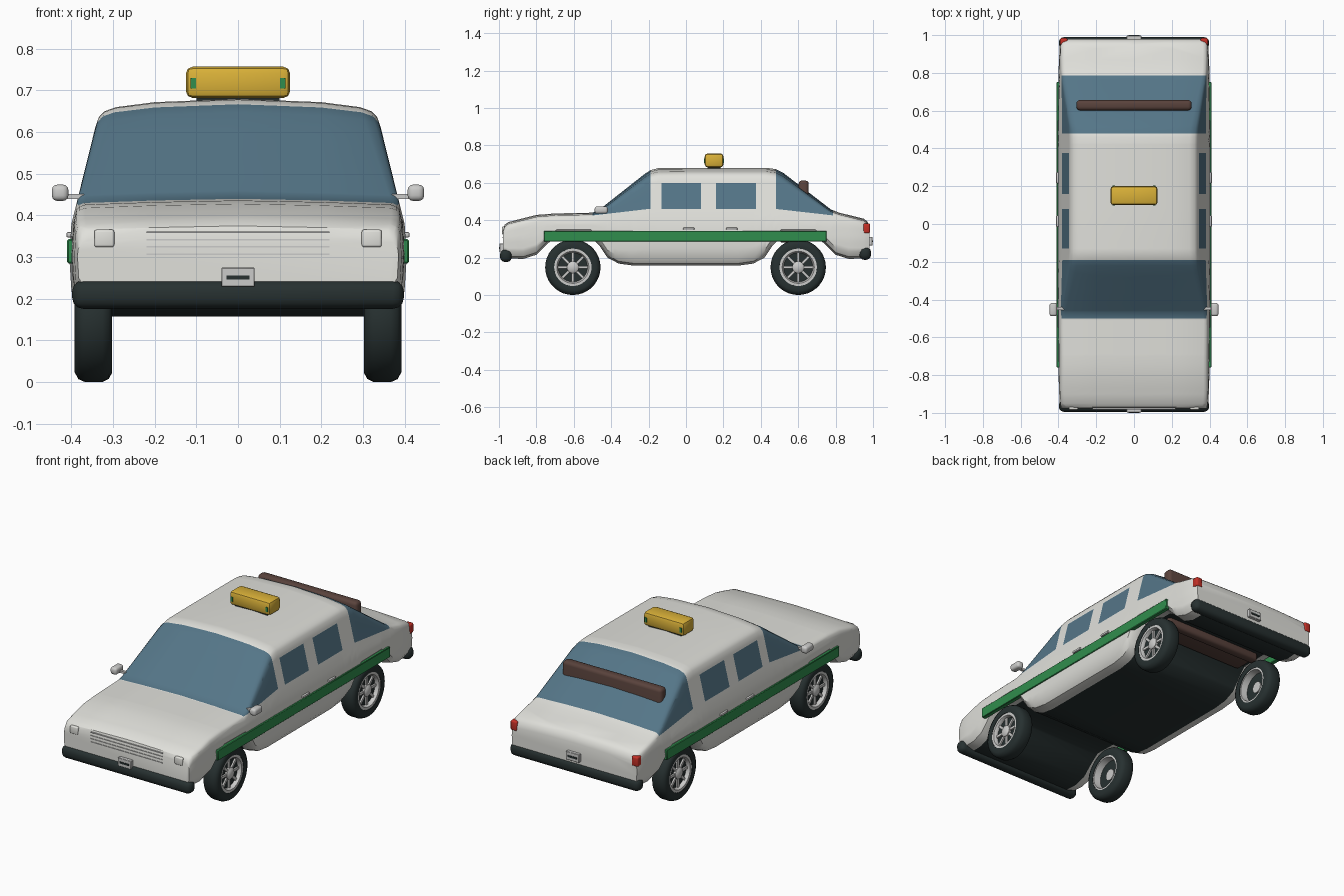
import bpy, bmesh, math
from mathutils import Vector, Matrix

if "Cube" in bpy.data.objects:
    bpy.data.objects.remove(bpy.data.objects["Cube"])


def material(name, rgb):
    m = bpy.data.materials.new(name)
    m.diffuse_color = (*rgb, 1)
    m.use_nodes = True
    m.node_tree.nodes["Principled BSDF"].inputs["Base Color"].default_value = m.diffuse_color
    return m


WHITE = material("body white", (0.75, 0.75, 0.71))
GLASS = material("window blue", (0.09, 0.18, 0.245))
DARK = material("rubber black", (0.02, 0.03, 0.03))
GREEN = material("stripe green", (0.03, 0.27, 0.075))
YELLOW = material("sign yellow", (0.70, 0.44, 0.04))
BROWN = material("seat brown", (0.10, 0.055, 0.045))
RED = material("light red", (0.55, 0.03, 0.02))
CHROME = material("chrome grey", (0.6, 0.6, 0.59))


def finish(name, bm, mats, mirror=False, angle=40, loc=(0, 0, 0)):
    bmesh.ops.recalc_face_normals(bm, faces=bm.faces)
    me = bpy.data.meshes.new(name)
    bm.to_mesh(me)
    bm.free()
    for m in mats:
        me.materials.append(m)
    me.shade_smooth()
    me.set_sharp_from_angle(angle=math.radians(angle))
    ob = bpy.data.objects.new(name, me)
    ob.location = loc
    bpy.context.collection.objects.link(ob)
    if mirror:
        ob.modifiers.new("mirror", 'MIRROR')
    return ob


def box(name, x, y, z, mat, bevel=0.0, mirror=False, seg=3):
    """Box from (min, max) ranges with optional rounded edges."""
    bm = bmesh.new()
    bmesh.ops.create_cube(bm, size=1)
    for v in bm.verts:
        v.co = Vector([(r[0] + r[1]) / 2 + c * (r[1] - r[0]) for r, c in zip((x, y, z), v.co)])
    if bevel:
        bmesh.ops.bevel(bm, geom=bm.edges[:], offset=bevel, segments=seg, profile=0.5, affect='EDGES')
    return finish(name, bm, [mat], mirror)


def lathe(name, profile, mat, loc, n=36, closed=True):
    """Spin (x, radius) points round the x axis, mirrored to the other side."""
    bm = bmesh.new()
    rings = [[bm.verts.new((x, r * math.cos(2 * math.pi * i / n), r * math.sin(2 * math.pi * i / n)))
              for i in range(n)] for x, r in profile]
    pairs = list(zip(rings, rings[1:]))
    if closed:
        pairs.append((rings[-1], rings[0]))
    else:
        bm.faces.new(rings[0])
        bm.faces.new(rings[-1])
    for a, b in pairs:
        for i in range(n):
            j = (i + 1) % n
            bm.faces.new((a[i], a[j], b[j], b[i]))
    return finish(name, bm, [mat], True, loc=loc)


def interp(table, t):
    if t <= table[0][0]:
        return table[0][1]
    for (a, p), (b, q) in zip(table, table[1:]):
        if t <= b:
            return p + (q - p) * (t - a) / (b - a)
    return table[-1][1]


# Body: cross-sections lofted along y
TOP = [(-0.978, 0.35), (-0.97, 0.375), (-0.95, 0.39), (-0.9, 0.403), (-0.8, 0.428), (-0.7, 0.436),
       (-0.5, 0.44), (-0.465, 0.455), (-0.22, 0.648), (-0.19, 0.667), (-0.15, 0.678), (0.0, 0.68),
       (0.43, 0.68), (0.48, 0.673), (0.52, 0.653), (0.775, 0.457), (0.82, 0.44), (0.95, 0.408),
       (0.97, 0.392), (0.98, 0.36)]
BOTTOM = [(0.28, 0.157), (0.36, 0.168), (0.42, 0.2), (0.46, 0.26), (0.51, 0.31), (0.69, 0.31),
          (0.74, 0.275), (0.8, 0.215), (0.87, 0.193), (0.95, 0.195), (0.98, 0.21)]
WIDTH = [(0.15, 0.385), (0.22, 0.4), (0.3, 0.405), (0.38, 0.4), (0.42, 0.39), (0.5, 0.37), (0.63, 0.338)]
TAPER = [(0.5, 1), (0.85, 0.985), (0.95, 0.97), (0.98, 0.95)]


def section(y):
    zt, zb, k = interp(TOP, y), interp(BOTTOM, abs(y)), interp(TAPER, abs(y))
    d = 0.5 + 0.5 * min(1, max(0, (zt - 0.44) / 0.24))
    zs, z0 = zt - 0.07 * d, zb + 0.04
    w0, w1 = interp(WIDTH, z0) * k, interp(WIDTH, zs) * k
    half = [(w0 - 0.07, zb), (w0 - 0.02, zb + 0.012)]
    for i in range(9):
        z = z0 + (zs - z0) * i / 8
        half.append((interp(WIDTH, z) * k, z))
    half += [(w1 - 0.008 * d, zt - 0.045 * d), (w1 - 0.022 * d, zt - 0.03 * d),
             (w1 - 0.05 * d, zt - 0.02 * d), (0.2, zt - 0.008 * d)]
    return [(0, zb)] + half + [(0, zt)] + [(-x, z) for x, z in reversed(half)]


ys = sorted({round(p[0], 3) for p in TOP} | {s * p[0] for p in BOTTOM[:-1] for s in (-1, 1)}
            | {-0.6, 0.6, 0.2, 0.1, -0.1, -0.3, -0.38, 0.6, 0.7})
bm = bmesh.new()
rings = [[bm.verts.new((x, y, z)) for x, z in section(y)] for y in ys]
for a, b in zip(rings, rings[1:]):
    for i in range(len(a)):
        j = (i + 1) % len(a)
        bm.faces.new((a[i], a[j], b[j], b[i]))
bm.faces.new(rings[0])
bm.faces.new(rings[-1])
bmesh.ops.recalc_face_normals(bm, faces=bm.faces)

# Windows: cut the outlines into the body, then colour the faces inside them
cuts = [((0, y, 0), (0, 1, 0)) for y in (-0.5, -0.19, -0.13, 0.08, 0.16, 0.375, 0.48, 0.785)]
cuts += [((0, 0, z), (0, 0, 1)) for z in (0.46, 0.6)]
cuts += [((0, -0.5, 0.425), (0, -0.035, 0.3)), ((0, 0.79, 0.425), (0, 0.035, 0.31))]
for co, no in cuts:
    bmesh.ops.bisect_plane(bm, geom=bm.verts[:] + bm.edges[:] + bm.faces[:], dist=1e-5,
                           plane_co=co, plane_no=no)
bm.normal_update()
for f in bm.faces:
    c = f.calc_center_median()
    front = -0.5 < c.y < -0.19 and c.z > 0.425 + (c.y + 0.5) * 0.035 / 0.3
    rear = 0.48 < c.y < 0.785 and c.z > 0.425 + (0.79 - c.y) * 0.035 / 0.31
    side = (-0.13 < c.y < 0.08 or 0.16 < c.y < 0.375) and 0.46 < c.z < 0.6
    if front or rear or side:
        f.material_index = 1
    elif f.normal.z < -0.3 and abs(c.x) < 0.34:
        f.material_index = 2
finish("car_body", bm, [WHITE, GLASS, DARK], angle=35)

# Bumpers and number plates
for name, y, z, s, pz in (("front", -0.963, 0.21, -1, 0.252), ("rear", 0.958, 0.222, 1, 0.288)):
    box(name + "_bumper", (-0.398, 0.398), (y - 0.031, y + 0.031), (z - 0.034, z + 0.034), DARK, 0.026)
    box(name + "_plate", (-0.04, 0.04), tuple(sorted((s * 0.965, s * 0.997))), (pz - 0.023, pz + 0.023), CHROME, 0.002, seg=1)
    box(name + "_plate_slot", (-0.028, 0.028), tuple(sorted((s * 0.99, s * 1.0))), (pz - 0.006, pz + 0.004), DARK)

# Grille, headlights, tail lights
for i in range(4):
    z = 0.307 + i * 0.0175
    box("grille_slat", (-0.22, 0.22), (-0.981, -0.95), (z - 0.002, z + 0.002), CHROME)
box("headlight", (0.297, 0.345), (-0.984, -0.93), (0.324, 0.366), WHITE, 0.006, True)
box("tail_light", (0.352, 0.392), (0.947, 0.984), (0.33, 0.383), RED, 0.008, True)

# Side stripe, handles, mirrors
box("side_stripe", (0.385, 0.41), (-0.76, 0.752), (0.285, 0.343), GREEN, 0.003, True, 1)
for y in (0.015, 0.245):
    box("door_handle", (0.39, 0.412), (y - 0.03, y + 0.03), (0.347, 0.36), CHROME, 0.004, True, 2)
box("wing_mirror", (0.407, 0.447), (-0.488, -0.418), (0.435, 0.474), CHROME, 0.013, True)
box("mirror_arm", (0.37, 0.415), (-0.455, -0.44), (0.44, 0.452), CHROME, 0, True)

# Rear seat, showing through the rear window and the arch
box("rear_seat_back", (-0.305, 0.305), (0.602, 0.656), (0.27, 0.612), BROWN, 0.018)
box("rear_seat_base", (-0.295, 0.295), (0.5, 0.65), (0.28, 0.36), BROWN, 0.015)

# Roof sign
box("roof_sign", (-0.125, 0.125), (0.1, 0.2), (0.682, 0.757), YELLOW, 0.016, seg=2)
box("sign_mount", (-0.1, 0.1), (0.115, 0.185), (0.665, 0.69), DARK)
box("sign_lamp", (0.101, 0.114), (0.097, 0.203), (0.705, 0.73), GREEN, 0, True)

# Wheels
for name, y in (("front", -0.605), ("rear", 0.6)):
    loc = (0, y, 0.148)
    lathe(name + "_tyre", [(0.305, 0.098), (0.302, 0.125), (0.31, 0.14), (0.325, 0.148), (0.367, 0.148),
                           (0.383, 0.141), (0.392, 0.125), (0.388, 0.1)], DARK, loc)
    lathe(name + "_rim", [(0.308, 0.1), (0.306, 0.088), (0.35, 0.082), (0.372, 0.078), (0.386, 0.086),
                          (0.386, 0.1)], CHROME, loc)
    lathe(name + "_wheel_disc", [(0.345, 0.084), (0.365, 0.084)], DARK, loc, closed=False)
    lathe(name + "_hub", [(0.34, 0.032), (0.378, 0.032), (0.386, 0.022)], CHROME, loc, 16, False)
    bm = bmesh.new()
    for i in range(8):
        m = (Matrix.Rotation(i * math.pi / 4, 4, 'X') @ Matrix.Translation((0.368, 0, 0.055))
             @ Matrix.Diagonal((0.012, 0.014, 0.06, 1)))
        bmesh.ops.create_cube(bm, size=1, matrix=m)
    finish(name + "_spokes", bm, [CHROME], True, loc=loc)
